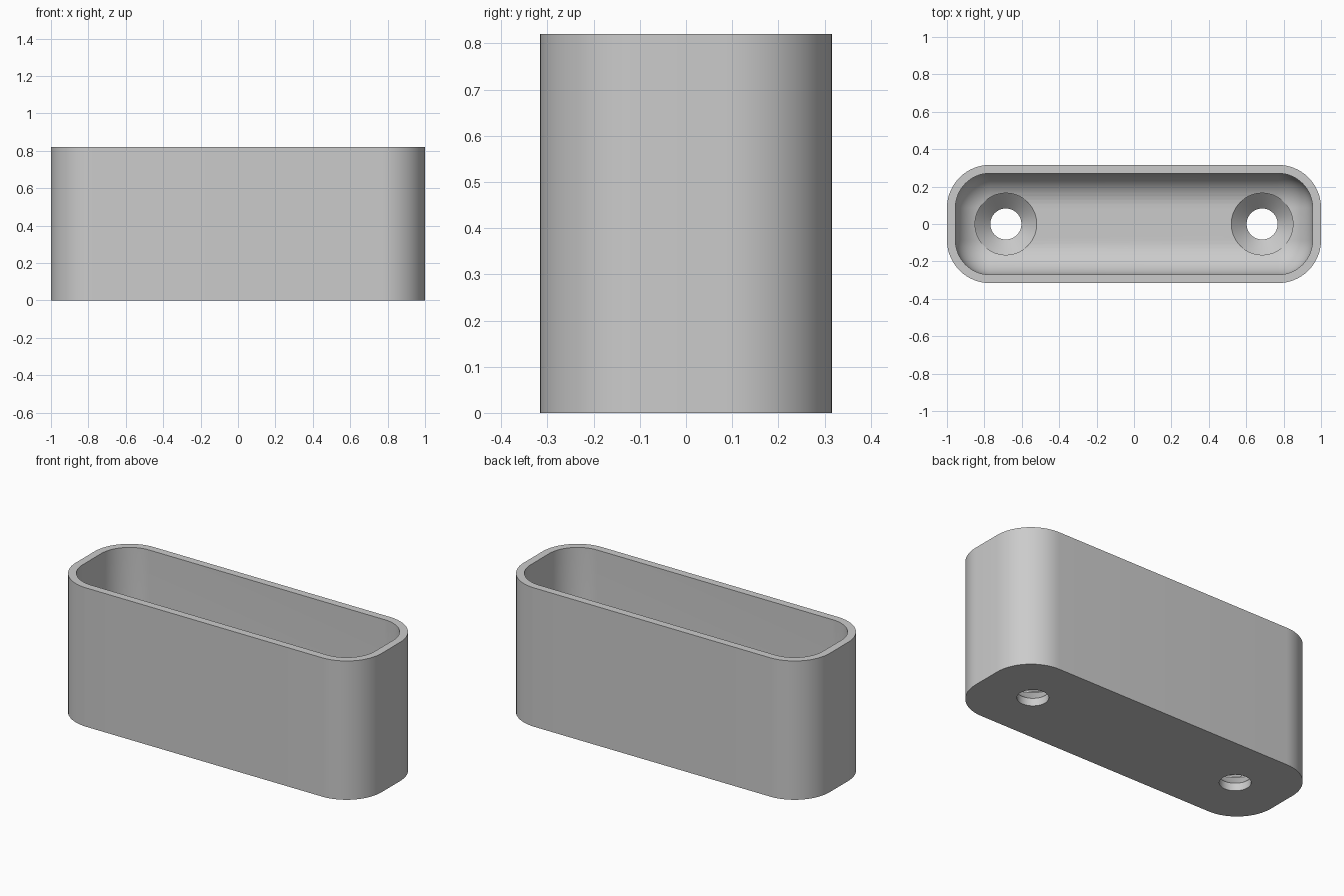
import bpy, bmesh
from math import sin, cos, pi, radians

if "Cube" in bpy.data.objects:
    bpy.data.objects.remove(bpy.data.objects["Cube"], do_unlink=True)

HALF_X, HALF_Y, HEIGHT = 1.0, 0.316, 0.82
CORNER, WALL, FLOOR = 0.23, 0.045, 0.13
FILLET = 0.18
HOLE_X, BORE, SINK = 0.685, 0.083, 0.165
ARC, STEPS = 16, 14

grey = bpy.data.materials.new("light_grey")
grey.use_nodes = True
colour = (0.6, 0.6, 0.6, 1)
grey.diffuse_color = colour
bsdf = next(n for n in grey.node_tree.nodes if n.type == "BSDF_PRINCIPLED")
bsdf.inputs["Base Color"].default_value = colour


def loft(name, rings):
    """Closed solid through equal-length rings, capped at both ends."""
    bm = bmesh.new()
    loops = [[bm.verts.new(p) for p in ring] for ring in rings]
    for a, b in zip(loops, loops[1:]):
        for i in range(len(a)):
            j = (i + 1) % len(a)
            bm.faces.new((a[i], a[j], b[j], b[i]))
    bm.faces.new(loops[0][::-1])
    bm.faces.new(loops[-1])
    bmesh.ops.recalc_face_normals(bm, faces=bm.faces)
    mesh = bpy.data.meshes.new(name)
    bm.to_mesh(mesh)
    bm.free()
    mesh.materials.append(grey)
    obj = bpy.data.objects.new(name, mesh)
    bpy.context.collection.objects.link(obj)
    return obj


def rounded_ring(inset, z):
    """Rounded rectangle, moved inwards from the outer outline."""
    r = CORNER - inset
    cx, cy = HALF_X - CORNER, HALF_Y - CORNER
    points = []
    for q, (sx, sy) in enumerate(((1, 1), (-1, 1), (-1, -1), (1, -1))):
        for k in range(ARC + 1):
            a = (q + k / ARC) * pi / 2
            points.append((sx * cx + r * cos(a), sy * cy + r * sin(a), z))
    return points


def circle(x, r, z, n=64):
    return [(x + r * cos(2 * pi * i / n), r * sin(2 * pi * i / n), z) for i in range(n)]


# Open box with a deep fillet where the walls meet the floor
rings = [rounded_ring(0, 0), rounded_ring(0, HEIGHT), rounded_ring(WALL, HEIGHT)]
for k in range(STEPS + 1):
    a = k / STEPS * pi / 2
    rings.append(rounded_ring(WALL + FILLET * (1 - cos(a)), FLOOR + FILLET * (1 - sin(a))))
box = loft("open_box", rings)

# Countersunk screw holes through the floor
rim = FLOOR - 0.003
for side, x in (("left", HOLE_X), ("right", -HOLE_X)):
    cutter = loft(side + "_hole_cutter", [
        circle(x, BORE, -0.1), circle(x, BORE, rim - (SINK - BORE)),
        circle(x, SINK, rim), circle(x, SINK, FLOOR + 0.25)])
    cutter.hide_render = True
    cut = box.modifiers.new(side + "_hole", "BOOLEAN")
    cut.operation, cut.solver, cut.object = "DIFFERENCE", "EXACT", cutter
    bpy.context.view_layer.objects.active = box
    bpy.ops.object.modifier_apply(modifier=cut.name)
    bpy.data.objects.remove(cutter, do_unlink=True)

# Smooth curved walls, crisp rims
bpy.ops.object.select_all(action="DESELECT")
box.select_set(True)
bpy.context.view_layer.objects.active = box
bpy.ops.object.shade_smooth_by_angle(angle=radians(25))
